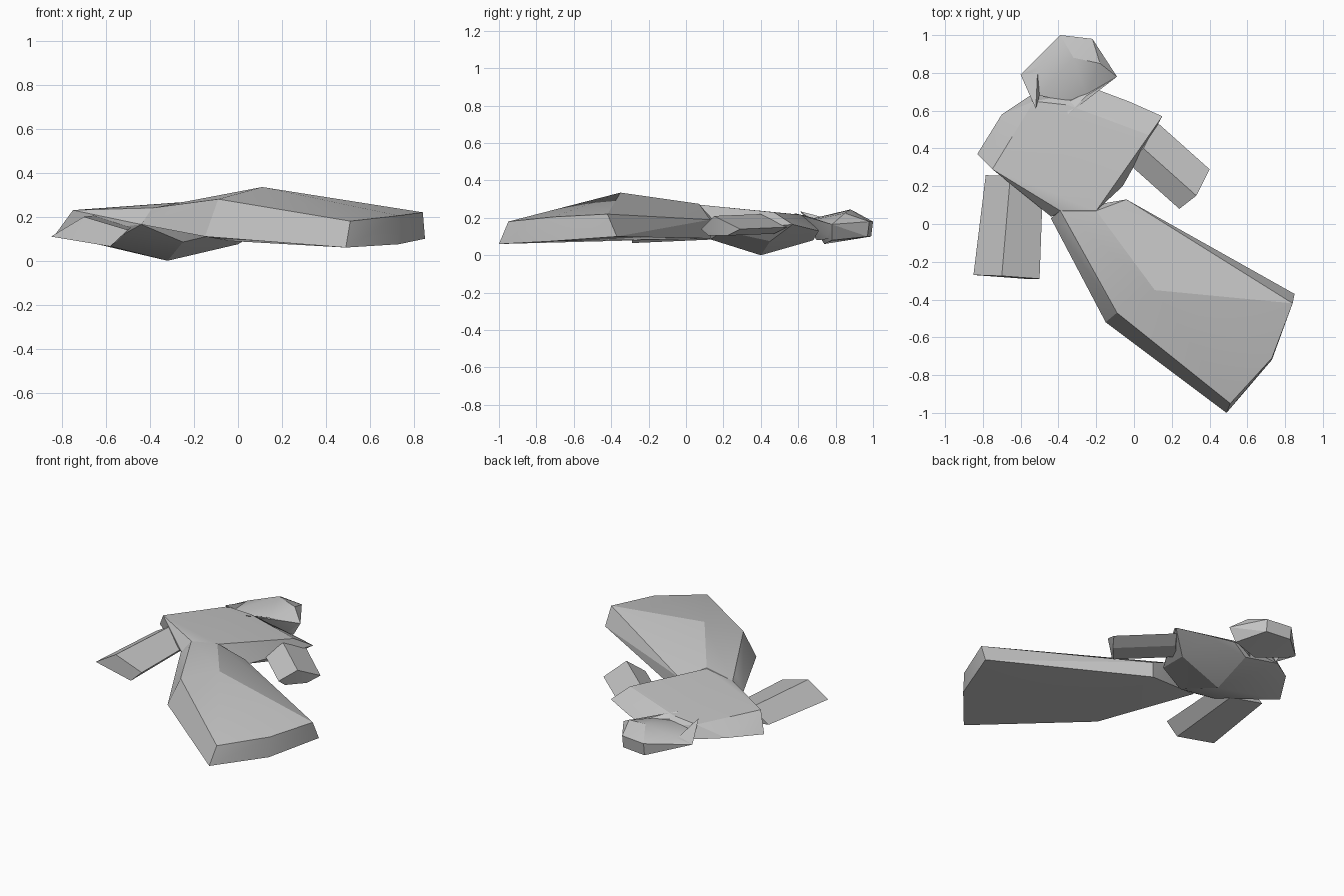
import bpy
import bmesh
import math
from mathutils import Vector

default_cube = bpy.data.objects.get("Cube")
if default_cube:
    bpy.data.objects.remove(default_cube, do_unlink=True)

# One plain grey for everything
grey = bpy.data.materials.new("plain_grey")
grey.use_nodes = True
colour = (.55, .55, .55, 1)
grey.diffuse_color = colour
grey.node_tree.nodes["Principled BSDF"].inputs["Base Color"].default_value = colour


def faceted_part(name, corners):
    """Wrap a closed low-poly skin around the given corner points."""
    bm = bmesh.new()
    for corner in corners:
        bm.verts.new(corner)
    bmesh.ops.convex_hull(bm, input=bm.verts[:])
    loose = [v for v in bm.verts if not v.link_faces]
    bmesh.ops.delete(bm, geom=loose, context="VERTS")
    bmesh.ops.recalc_face_normals(bm, faces=bm.faces[:])
    mesh = bpy.data.meshes.new(name)
    bm.to_mesh(mesh)
    bm.free()
    mesh.materials.append(grey)
    part = bpy.data.objects.new(name, mesh)
    bpy.context.collection.objects.link(part)
    bpy.ops.object.select_all(action="DESELECT")
    part.select_set(True)
    bpy.context.view_layer.objects.active = part
    bpy.ops.object.shade_smooth_by_angle(angle=math.radians(20))
    return part


def sleeve(name, cuff, reach, taper):
    """Sweep the cuff outline back to the shoulder, narrowing slightly."""
    cuff = [Vector(point) for point in cuff]
    centre = sum(cuff, Vector()) / len(cuff)
    shoulder = [centre + (point - centre) * taper + Vector(reach) for point in cuff]
    return faceted_part(name, cuff + shoulder)


# Long skirt: upper outline with a ridge, then lower outline
skirt_top = [(-.39, .07, .24), (-.35, -.02, .24), (-.09, -.47, .28),
             (.51, -.95, .18), (.73, -.71, .205), (.84, -.42, .22),
             (.11, -.35, .335), (-.2, .07, .275), (-.04, .13, .19)]
skirt_base = [(-.44, .03, .165), (-.15, -.52, .11), (.49, -1, .06),
              (.73, -.72, .075), (.85, -.37, .1), (-.04, .13, .09)]
faceted_part("skirt", skirt_top + skirt_base)

# Torso: flat upper side, shoulder rim, and a pointed underside
torso_top = [(-.39, .07, .24), (-.2, .07, .27), (-.75, .29, .23),
             (-.53, .65, .21), (-.35, .63, .215), (.08, .47, .23)]
torso_rim = [(-.83, .37, .12), (-.7, .58, .14), (-.55, .68, .13),
             (-.19, .71, .13), (-.03, .65, .145), (.15, .57, .165),
             (-.06, .2, .13), (-.44, .04, .165), (-.52, .13, .12)]
torso_base = [(-.32, .4, 0), (-.6, .3, .07), (0, .45, .075),
              (-.25, .13, .085), (-.3, .68, .08)]
faceted_part("torso", torso_top + torso_rim + torso_base)

# Arms
sleeve("right_arm",
       [(-.85, -.27, .11), (-.7, -.275, .2),
        (-.5, -.29, .14), (-.58, -.29, .065)],
       (.04, .53, .015), .87)
sleeve("left_arm",
       [(.24, .08, .14), (.33, .15, .21), (.4, .29, .14),
        (.35, .22, .105), (.26, .12, .105)],
       (-.28, .25, .01), 1)

# Head: face sloping down to the chin, crown and underside
head_top = [(-.51, .83, .185), (-.32, .88, .245), (-.18, .85, .225),
            (-.25, .68, .19), (-.36, .65, .19), (-.5, .68, .185)]
head_rim = [(-.6, .79, .15), (-.39, 1, .18), (-.22, .98, .18),
            (-.09, .78, .165)]
head_base = [(-.39, .99, .1), (-.22, .97, .1), (-.14, .78, .08),
             (-.32, .74, .06), (-.55, .77, .13)]
faceted_part("head", head_top + head_rim + head_base)

# Raised collar: a lip in front of the chin and a pointed flap at the side
faceted_part("collar_lip",
             [(-.35, .58, .225), (-.09, .78, .165), (-.25, .68, .2),
              (-.36, .64, .2), (-.14, .78, .09), (-.32, .7, .08)])
faceted_part("collar_flap",
             [(-.52, .61, .235), (-.5, .68, .185), (-.51, .82, .18),
              (-.6, .79, .15), (-.52, .7, .12)])
